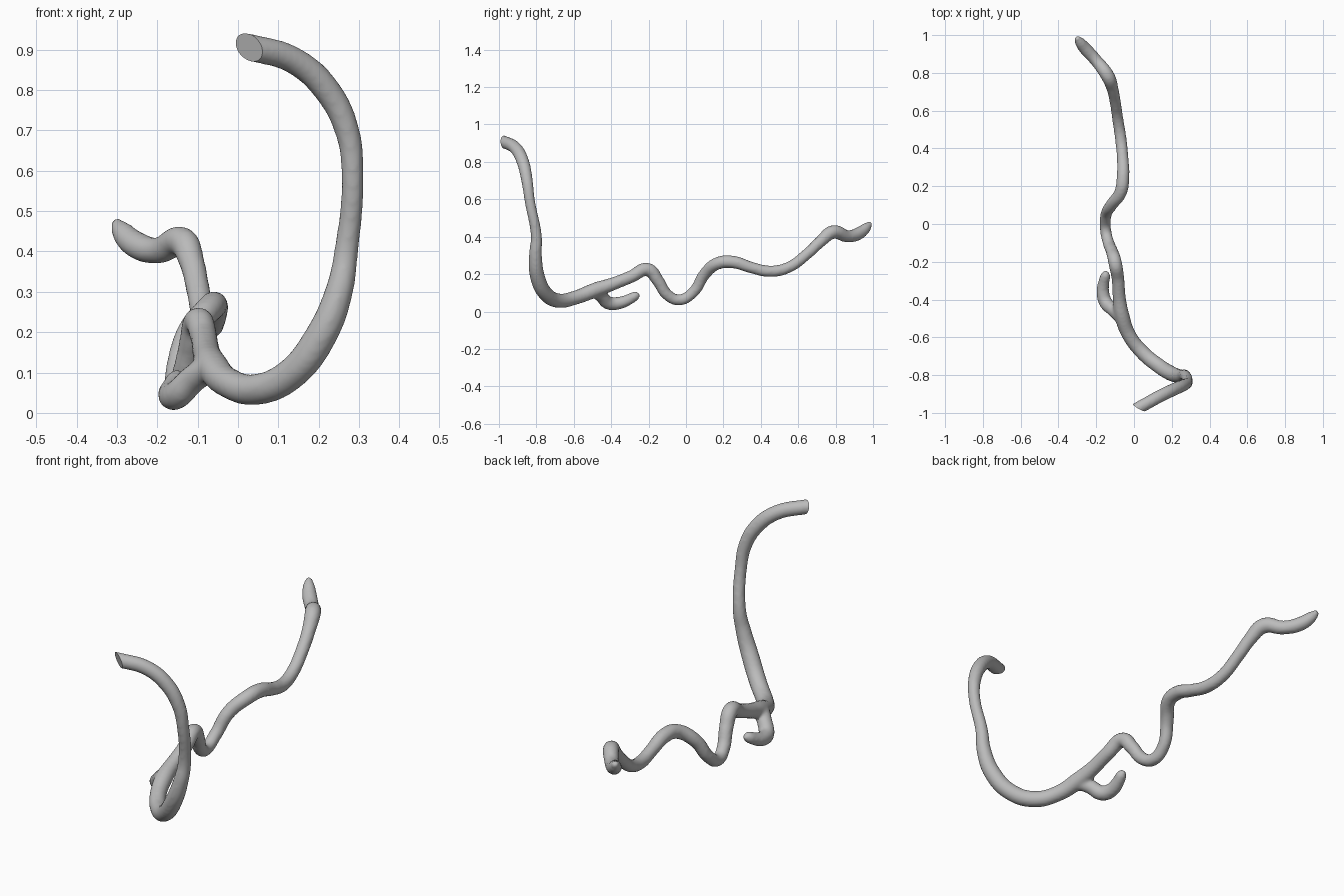
import bpy, bmesh, math
from mathutils import Vector

cube = bpy.data.objects.get("Cube")
if cube:
    bpy.data.objects.remove(cube, do_unlink=True)

grey = bpy.data.materials.new("plain_grey")
grey.use_nodes = True
colour = (0.5, 0.5, 0.5, 1)
grey.diffuse_color = colour
grey.node_tree.nodes["Principled BSDF"].inputs["Base Color"].default_value = colour

# Centre lines: x, y, z, radius
main_path = [
    (-.06, -1.02, .92, .034), (.04, -.965, .903, .034), (.14, -.91, .872, .034),
    (.22, -.872, .80, .034), (.27, -.85, .70, .031), (.284, -.835, .59, .028),
    (.268, -.80, .40, .03), (.25, -.805, .30, .035), (.205, -.795, .19, .04),
    (.13, -.75, .095, .04), (.045, -.68, .058, .039), (-.025, -.59, .075, .038),
    (-.065, -.48, .117, .04), (-.078, -.39, .148, .035), (-.085, -.29, .188, .034),
    (-.10, -.205, .225, .036), (-.115, -.15, .165, .033), (-.135, -.10, .09, .031),
    (-.15, -.035, .062, .03), (-.15, .04, .105, .03), (-.12, .10, .20, .032),
    (-.07, .17, .258, .034), (-.058, .25, .265, .034), (-.06, .35, .235, .031),
    (-.07, .45, .215, .031), (-.085, .55, .237, .03), (-.10, .65, .31, .03),
    (-.115, .72, .375, .032), (-.14, .785, .425, .037), (-.20, .865, .402, .033),
    (-.255, .925, .418, .034), (-.288, .965, .45, .027), (-.303, .988, .475, .014),
]
branch_path = [
    (-.065, -.50, .112, .034), (-.11, -.455, .085, .035), (-.15, -.415, .046, .036),
    (-.165, -.36, .045, .034), (-.16, -.31, .062, .03), (-.15, -.268, .085, .025),
    (-.147, -.25, .094, .012),
]

# Rounded tubes swept along the centre lines
curve = bpy.data.curves.new("tubes", "CURVE")
curve.dimensions = "3D"
curve.bevel_depth = 1
curve.bevel_resolution = 6
curve.use_fill_caps = True
curve.resolution_u = 8
for path in (main_path, branch_path):
    spline = curve.splines.new("BEZIER")
    spline.radius_interpolation = "CARDINAL"
    spline.bezier_points.add(len(path) - 1)
    for point, (x, y, z, r) in zip(spline.bezier_points, path):
        point.co = (x, y, z)
        point.radius = r
        point.handle_left_type = point.handle_right_type = "AUTO"
guide = bpy.data.objects.new("tube_guide", curve)
bpy.context.collection.objects.link(guide)


def evaluated_mesh(obj):
    graph = bpy.context.evaluated_depsgraph_get()
    return bpy.data.meshes.new_from_object(obj.evaluated_get(graph))


mesh = evaluated_mesh(guide)
bpy.data.objects.remove(guide, do_unlink=True)
bm = bmesh.new()
bm.from_mesh(mesh)
bmesh.ops.remove_doubles(bm, verts=bm.verts, dist=0.0001)
bm.to_mesh(mesh)
bm.free()
tube = bpy.data.objects.new("branched_tube", mesh)
bpy.context.collection.objects.link(tube)

# Blend the side branch into the main tube
remesh = tube.modifiers.new("blend", "REMESH")
remesh.mode = "VOXEL"
remesh.voxel_size = 0.008
smooth = tube.modifiers.new("soften", "SMOOTH")
smooth.factor = 0.5
smooth.iterations = 8
blended = evaluated_mesh(tube)
tube.modifiers.clear()

# Slanted flat cut at the upper front end
bm = bmesh.new()
bm.from_mesh(blended)
cut = bmesh.ops.bisect_plane(
    bm, geom=bm.verts[:] + bm.edges[:] + bm.faces[:],
    plane_co=Vector((.025, -.97, .905)), plane_no=Vector((-.5, -.8, -.2)).normalized(),
    clear_outer=True)
rim = [e for e in cut["geom_cut"] if isinstance(e, bmesh.types.BMEdge)]
bmesh.ops.contextual_create(bm, geom=rim)
bm.to_mesh(blended)
bm.free()
tube.data = blended
blended.materials.clear()
blended.materials.append(grey)

bpy.ops.object.select_all(action="DESELECT")
tube.select_set(True)
bpy.context.view_layer.objects.active = tube
bpy.ops.object.shade_smooth_by_angle(angle=math.radians(40))
